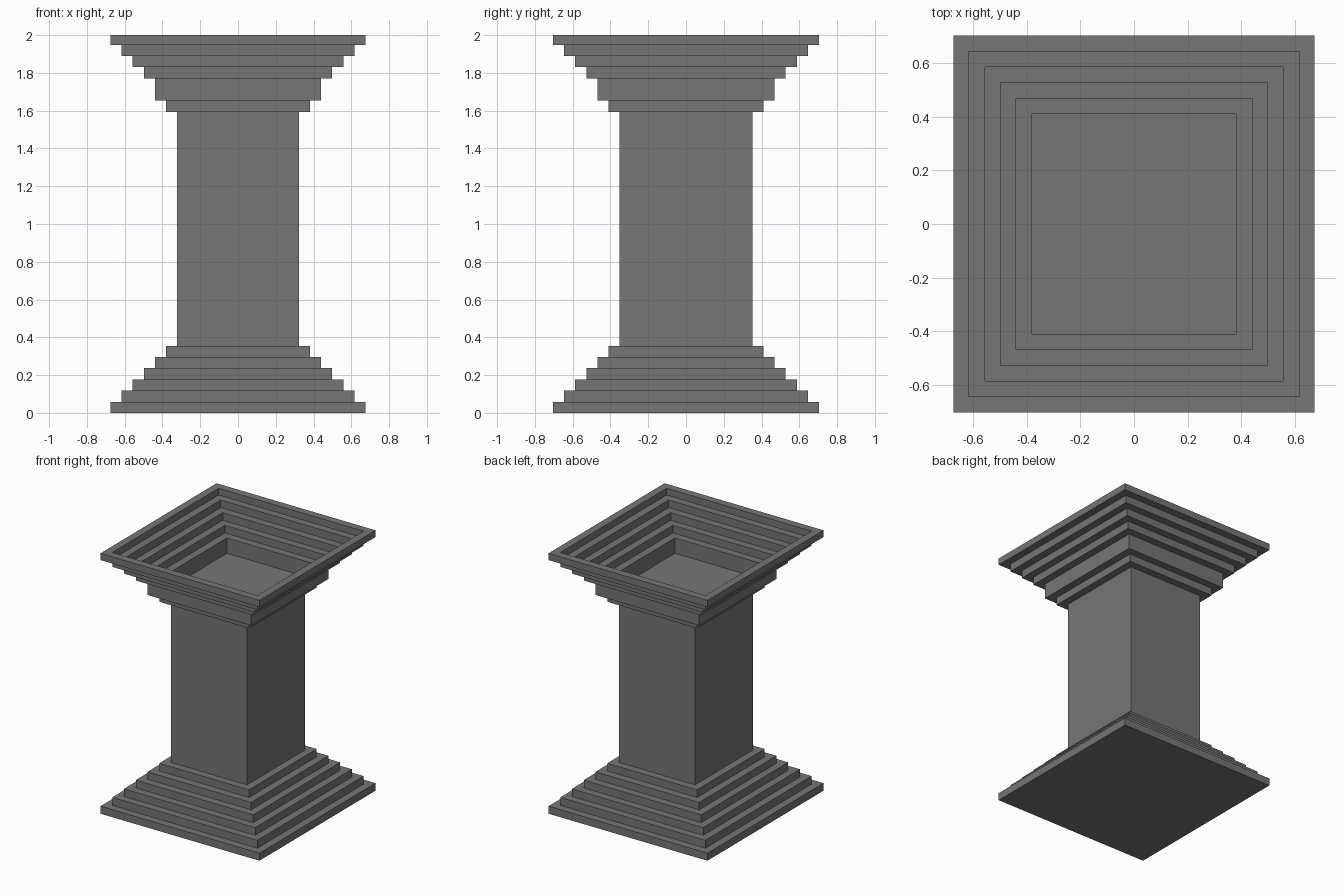
import bpy
import bmesh

if "Cube" in bpy.data.objects:
    bpy.data.objects.remove(bpy.data.objects["Cube"], do_unlink=True)

STEP = 0.0587          # how far each tier steps in
RIM_X, RIM_Y = 0.675, 0.704   # half sizes of the widest tier

stone = bpy.data.materials.new("grey stone")
stone.use_nodes = True
colour = (0.18, 0.18, 0.18, 1.0)
stone.diffuse_color = colour
stone.node_tree.nodes["Principled BSDF"].inputs["Base Color"].default_value = colour


def loop(bm, tier, z):
    """Rectangle of vertices at the outline of a tier."""
    x, y = RIM_X - STEP * tier, RIM_Y - STEP * tier
    return [bm.verts.new((sx * x, sy * y, z))
            for sx, sy in ((-1, -1), (1, -1), (1, 1), (-1, 1))]


def bridge(bm, a, b):
    """Four quads between two rectangles."""
    for i in range(4):
        j = (i + 1) % 4
        bm.faces.new((a[i], a[j], b[j], b[i]))


def tier_block(name, tier, z0, z1, hollow=False):
    """Rectangular slab, or a frame whose opening fits the next tier in."""
    bm = bmesh.new()
    low, high = loop(bm, tier, z0), loop(bm, tier, z1)
    bridge(bm, low, high)
    if hollow:
        in_low, in_high = loop(bm, tier + 1, z0), loop(bm, tier + 1, z1)
        bridge(bm, high, in_high)
        bridge(bm, in_high, in_low)
        bridge(bm, in_low, low)
    else:
        bm.faces.new(low[::-1])
        bm.faces.new(high)
    bmesh.ops.recalc_face_normals(bm, faces=bm.faces)
    mesh = bpy.data.meshes.new(name)
    bm.to_mesh(mesh)
    bm.free()
    mesh.materials.append(stone)
    obj = bpy.data.objects.new(name, mesh)
    bpy.context.collection.objects.link(obj)
    return obj


# Stepped base
base_z = [0, 0.058, 0.119, 0.178, 0.238, 0.295, 0.354]
for i in range(6):
    tier_block(f"base_step_{i + 1}", i, base_z[i], base_z[i + 1])

# Shaft
tier_block("shaft", 6, 0.354, 1.594)

# Capital: solid floor slab, then open frames widening to the rim
capital_z = [2.0, 1.948, 1.889, 1.83, 1.771, 1.653, 1.594]
for i in range(6):
    tier_block(f"capital_step_{i + 1}", i, capital_z[i + 1], capital_z[i], hollow=i < 5)
